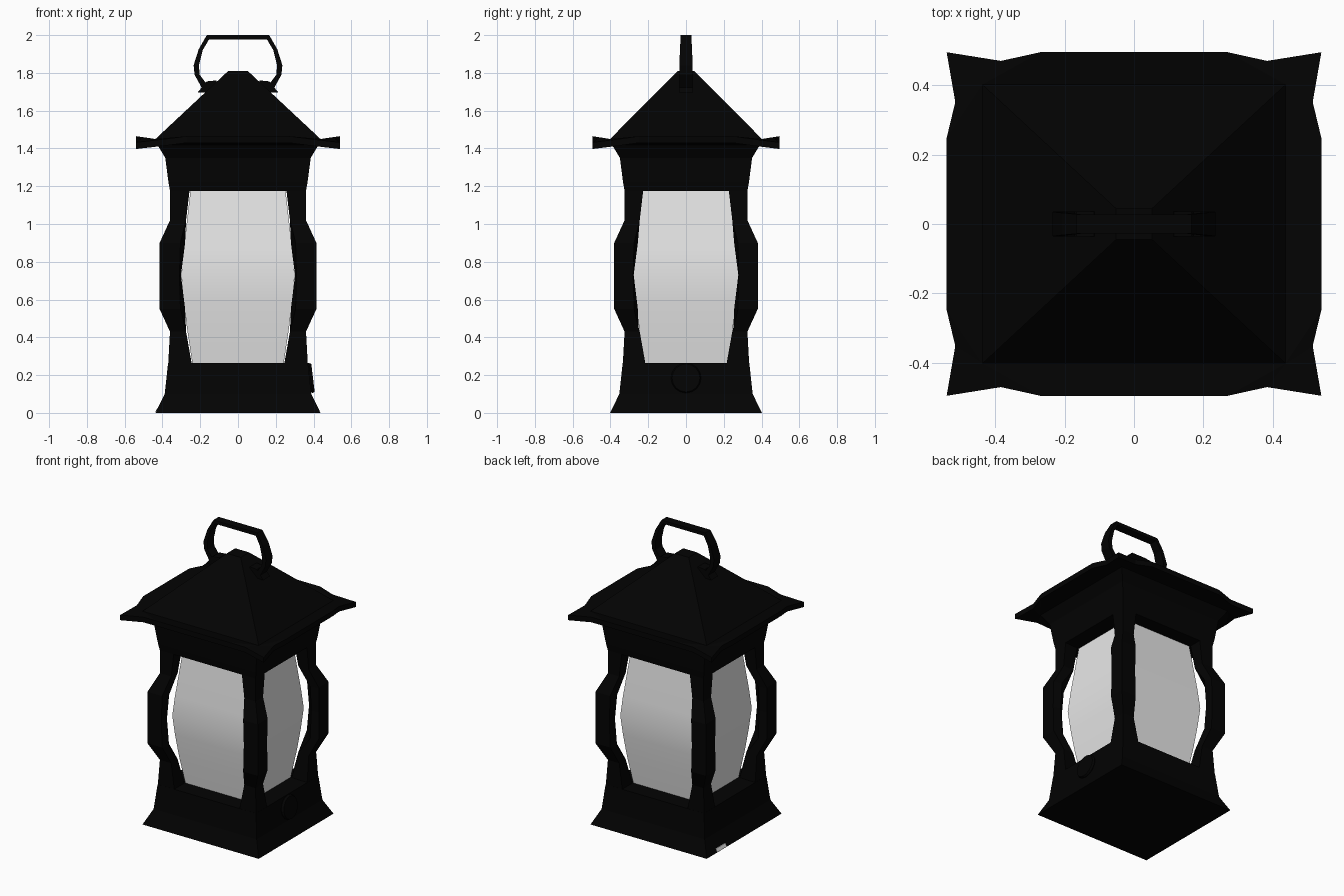
import bpy, bmesh, math

cube = bpy.data.objects.get("Cube")
if cube:
    bpy.data.objects.remove(cube, do_unlink=True)


def make_material(name, value):
    m = bpy.data.materials.new(name)
    m.use_nodes = True
    colour = (value, value, value, 1)
    m.diffuse_color = colour
    bsdf = m.node_tree.nodes["Principled BSDF"]
    bsdf.inputs["Base Color"].default_value = colour
    bsdf.inputs["Roughness"].default_value = 0.7
    return m


black = make_material("black_metal", 0.0008)
white = make_material("frosted_glass", 0.8)
DEPTH = 0.035  # the body is this much narrower in y than in x


def finish(name, bm, mat, mirror=None):
    bmesh.ops.recalc_face_normals(bm, faces=bm.faces)
    me = bpy.data.meshes.new(name)
    bm.to_mesh(me)
    bm.free()
    me.materials.append(mat)
    ob = bpy.data.objects.new(name, me)
    bpy.context.collection.objects.link(ob)
    if mirror:
        mod = ob.modifiers.new("mirror", 'MIRROR')
        mod.use_axis = mirror
        mod.use_mirror_merge = False
    return ob


def loft(name, rings, mat, mirror=None):
    """Skin a list of equal point rings and cap both ends."""
    bm = bmesh.new()
    loops = [[bm.verts.new(p) for p in ring] for ring in rings]
    n = len(loops[0])
    for a, b in zip(loops, loops[1:]):
        for i in range(n):
            j = (i + 1) % n
            bm.faces.new((a[i], a[j], b[j], b[i]))
    bm.faces.new(loops[0])
    bm.faces.new(loops[-1])
    return finish(name, bm, mat, mirror)


def rect(x, y, z):
    return [(-x, -y, z), (x, -y, z), (x, y, z), (-x, y, z)]


def body(name, profile, mat, depth=DEPTH):
    return loft(name, [rect(x, x - depth, z) for x, z in profile], mat)


# Base and upper collar
body("base", [(0.437, 0), (0.388, 0.1), (0.37, 0.265)], black)
body("collar", [(0.36, 1.175), (0.368, 1.22), (0.385, 1.35), (0.43, 1.425)], black)

# Small pale tab low on the side wall of the base
loft("base_tab", [[(-0.437 + 0.49 * z - lift, y, z) for y, z in
                   ((0.29, 0.004), (0.19, 0.004), (0.19, 0.024), (0.29, 0.024))]
                  for lift in (-0.002, 0.003)], white)

# Bulging glass body
glass = body("glass", [(0.24, 0.25), (0.27, 0.45), (0.288, 0.6), (0.3, 0.73),
                       (0.288, 0.86), (0.272, 1.0), (0.25, 1.19)], white, 0.022)
bpy.context.view_layer.objects.active = glass
glass.select_set(True)
bpy.ops.object.shade_smooth_by_angle(angle=math.radians(30))

# Corner posts: outer size, face edge, inner size, inner chamfer, height
post = [(0.37, 0.243, 0.243, 0.005, 0.25), (0.36, 0.275, 0.275, 0.005, 0.43),
        (0.415, 0.305, 0.28, 0.085, 0.55), (0.415, 0.31, 0.302, 0.055, 0.73),
        (0.415, 0.305, 0.28, 0.085, 0.9), (0.36, 0.275, 0.275, 0.005, 1.02),
        (0.36, 0.255, 0.255, 0.005, 1.19)]
rings = []
for o, f, i, c, z in post:
    oy, fy, iy = o - DEPTH, f - 0.03, i - 0.025
    rings.append([(o, oy, z), (f, oy, z), (i, iy + c, z), (i + c, iy, z), (o, fy, z)])
loft("corner_post", rings, black, (True, True, False))

# Roof: pyramid with a flared, notched eave
EX, EY, THICK = 0.54, 0.495, 0.035
bm = bmesh.new()


def rect_verts(x, y, z):
    return [bm.verts.new(p) for p in rect(x, y, z)]


def eave_ring(drop):
    """Corner, notch, two middle points and notch for each side."""
    sides = []
    corners = rect_verts(EX, EY, 1.432 - drop)
    for k in range(4):
        along_x = k % 2 == 0
        sign = 1 if k in (1, 2) else -1
        direction = 1 if k < 2 else -1
        points = []
        for t, inset, z in ((-0.71, 0.025, 1.45), (-0.5, 0, 1.465),
                            (0.5, 0, 1.465), (0.71, 0.025, 1.45)):
            t *= direction
            p = (t * EX, sign * (EY - inset)) if along_x else (sign * (EX - inset), t * EY)
            points.append(bm.verts.new((p[0], p[1], z - drop)))
        sides.append([corners[k]] + points + [corners[(k + 1) % 4]])
    return sides


def flare(inner, sides):
    for k, (a, n1, m1, m2, n2, b) in enumerate(sides):
        A, B = inner[k], inner[(k + 1) % 4]
        for f in ((A, a, n1), (A, n1, m1), (A, m1, m2, B), (B, m2, n2), (B, n2, b)):
            bm.faces.new(f)


top = rect_verts(0.052, 0.045, 1.81)
foot = rect_verts(0.437, 0.402, 1.45)
under = rect_verts(0.425, 0.39, 1.418)
upper, lower = eave_ring(0), eave_ring(THICK)
flare(foot, upper)
flare(under, lower)
for k in range(4):
    j = (k + 1) % 4
    bm.faces.new((foot[k], foot[j], top[j], top[k]))
    for i in range(5):
        u, d = upper[k], lower[k]
        bm.faces.new((u[i], u[i + 1], d[i + 1], d[i]))
bm.faces.new(top)
bm.faces.new(under)
finish("roof", bm, black)

# Carrying handle: outer point, inner point and half width, then mirrored
half = [((0.18, 1.70), (0.15, 1.72), 0.036), ((0.23, 1.79), (0.203, 1.79), 0.036),
        ((0.235, 1.84), (0.207, 1.84), 0.035), ((0.208, 1.925), (0.187, 1.92), 0.032),
        ((0.165, 2.0), (0.153, 1.978), 0.028)]
path = half + [((-o[0], o[1]), (-i[0], i[1]), w) for o, i, w in reversed(half)]
loft("handle", [[(o[0], -w, o[1]), (o[0], w, o[1]), (i[0], w, i[1]), (i[0], -w, i[1])]
                for o, i, w in path], black)

# Handle feet on the roof
outline = [(0.215, 1.695), (0.165, 1.755), (0.115, 1.76), (0.1, 1.7)]
loft("handle_foot", [[(x, y, z) for x, z in outline] for y in (-0.036, 0.036)],
     black, (True, False, False))

# Round side knob, leaning with the base wall
knob_rings = []
for x, r in ((0.36, 0.066), (0.384, 0.08), (0.397, 0.074)):
    knob_rings.append([(x - 0.12 * r * math.sin(a), r * math.cos(a), 0.185 + r * math.sin(a))
                       for a in (math.tau * k / 16 for k in range(16))])
loft("side_knob", knob_rings, black)
